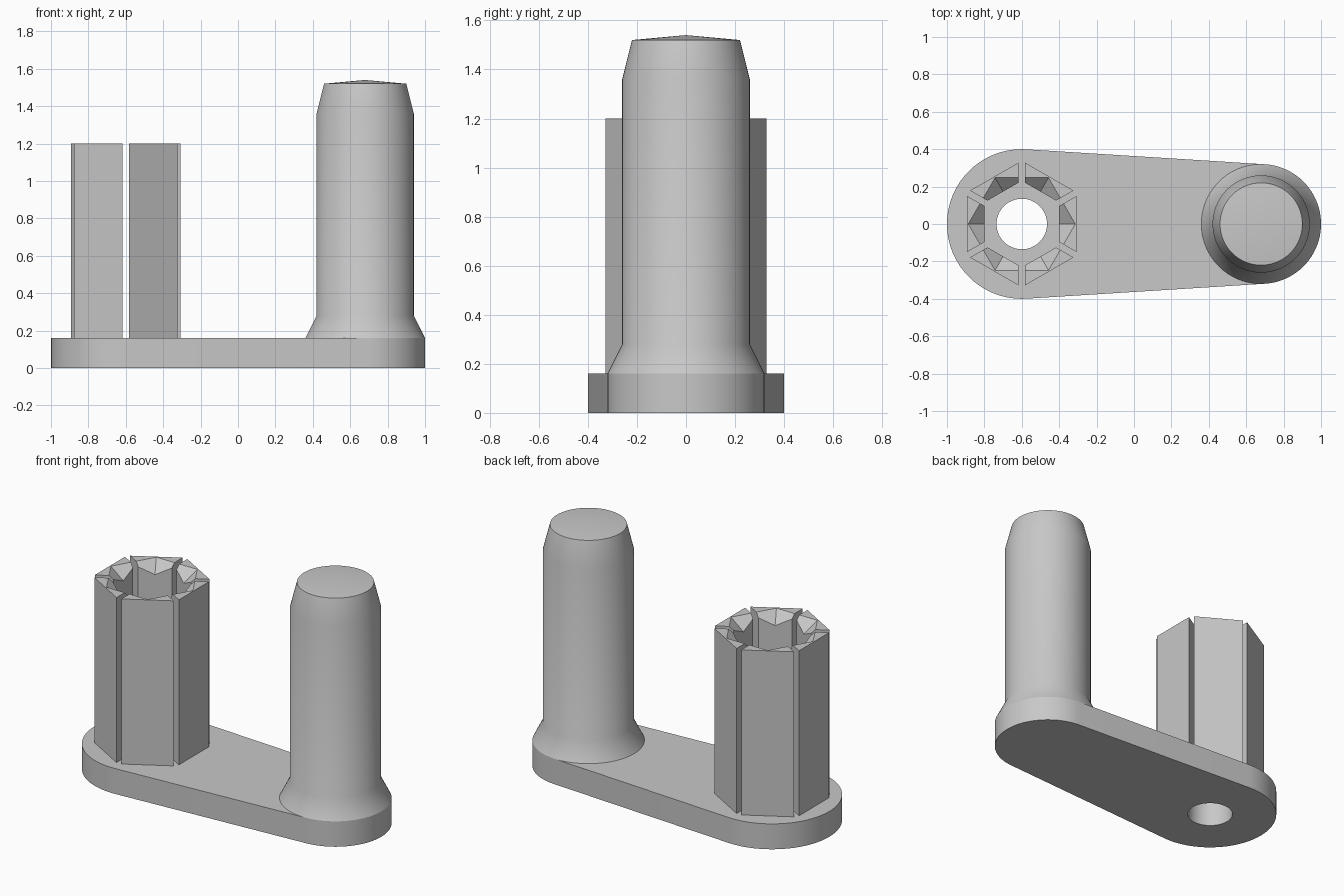
import bpy
import bmesh
from math import acos, cos, sin, tan, pi, radians
from mathutils import Vector

cube = bpy.data.objects.get("Cube")
if cube:
    bpy.data.objects.remove(cube, do_unlink=True)

grey = bpy.data.materials.new("light_grey")
grey.use_nodes = True
grey.diffuse_color = (0.58, 0.58, 0.58, 1)
grey.node_tree.nodes["Principled BSDF"].inputs["Base Color"].default_value = (0.58, 0.58, 0.58, 1)

PLATE_H = 0.16
SOCKET_X, POST_X = -0.6, 0.68
BIG_R, SMALL_R, HOLE_R = 0.4, 0.32, 0.135


def mesh_from(bm, name):
    bmesh.ops.recalc_face_normals(bm, faces=bm.faces)
    me = bpy.data.meshes.new(name)
    bm.to_mesh(me)
    bm.free()
    me.materials.append(grey)
    return me


def add(me, name, loc=(0, 0, 0), smooth=False):
    ob = bpy.data.objects.new(name, me)
    ob.location = loc
    bpy.context.collection.objects.link(ob)
    if smooth:
        bpy.ops.object.select_all(action='DESELECT')
        ob.select_set(True)
        bpy.context.view_layer.objects.active = ob
        bpy.ops.object.shade_smooth_by_angle(angle=radians(30))
    return ob


def arc(cx, r, a0, a1, n):
    return [(cx + r * cos(a0 + (a1 - a0) * i / n),
             r * sin(a0 + (a1 - a0) * i / n), 0) for i in range(n + 1)]


def loop(bm, pts):
    vs = [bm.verts.new(p) for p in pts]
    return [bm.edges.new((vs[i - 1], v)) for i, v in enumerate(vs)]


# Tapered arm plate with a round through hole
bm = bmesh.new()
a = acos((BIG_R - SMALL_R) / (POST_X - SOCKET_X))
edges = loop(bm, arc(SOCKET_X, BIG_R, a, 2 * pi - a, 48) + arc(POST_X, SMALL_R, -a, a, 48))
edges += loop(bm, arc(SOCKET_X, HOLE_R, 0, 2 * pi, 64)[:-1])
bmesh.ops.triangle_fill(bm, edges=edges, use_beauty=True, normal=(0, 0, 1))
bmesh.ops.dissolve_limit(bm, angle_limit=0.01, verts=[], edges=bm.edges[:])
ext = bmesh.ops.extrude_face_region(bm, geom=bm.faces[:], use_keep_orig=True)
top = [g for g in ext["geom"] if isinstance(g, bmesh.types.BMVert)]
bmesh.ops.translate(bm, verts=top, vec=(0, 0, PLATE_H))
add(mesh_from(bm, "arm_plate"), "arm_plate", smooth=True)

# Round post with flared foot, tapered tip and shallow cone cap
bm = bmesh.new()
profile = [(SMALL_R, PLATE_H), (0.26, 0.28), (0.26, 1.36), (0.22, 1.52), (0, 1.54)]
vs = [bm.verts.new((r, 0, z)) for r, z in profile]
es = [bm.edges.new(p) for p in zip(vs, vs[1:])]
bmesh.ops.spin(bm, geom=vs + es, cent=(0, 0, 0), axis=(0, 0, 1), angle=2 * pi, steps=96)
bmesh.ops.remove_doubles(bm, verts=bm.verts[:], dist=0.0005)
add(mesh_from(bm, "round_post"), "round_post", (POST_X, 0, 0), smooth=True)

# Half of one hexagon socket wall, its top inner edge cut by a sloping plane
OUTER, INNER, RIM, TOP, DROP, SLOT = 0.293, 0.2, 0.286, 1.2, 0.07, 0.0165
bm = bmesh.new()
t = tan(pi / 6)
slot_y = lambda x: x * t - SLOT / cos(pi / 6)
vs = [bm.verts.new((x, y, PLATE_H)) for x, y in
      [(INNER, 0), (OUTER, 0), (OUTER, slot_y(OUTER)), (INNER, slot_y(INNER))]]
face = bm.faces.new(vs)
ext = bmesh.ops.extrude_face_region(bm, geom=[face], use_keep_orig=True)
top = [g for g in ext["geom"] if isinstance(g, bmesh.types.BMVert)]
bmesh.ops.translate(bm, verts=top, vec=(0, 0, TOP - PLATE_H))
width = (RIM - INNER) * cos(pi / 6)
normal = Vector((-DROP * cos(pi / 6), -DROP * sin(pi / 6), width))
cut = bmesh.ops.bisect_plane(bm, geom=bm.verts[:] + bm.edges[:] + bm.faces[:],
                             plane_co=(RIM, 0, TOP), plane_no=normal, clear_outer=True)
rim = [g for g in cut["geom_cut"] if isinstance(g, bmesh.types.BMEdge)]
bmesh.ops.contextual_create(bm, geom=rim)
bmesh.ops.recalc_face_normals(bm, faces=bm.faces)
middle = [f for f in bm.faces if all(abs(v.co.y) < 1e-5 for v in f.verts)]
bmesh.ops.delete(bm, geom=middle, context='FACES_ONLY')
me = bpy.data.meshes.new("socket_wall")
bm.to_mesh(me)
bm.free()
me.materials.append(grey)

# Six mirrored walls around the hole, with slots at the corners
for i in range(6):
    wall = add(me, f"socket_wall_{i + 1}", (SOCKET_X, 0, 0))
    wall.rotation_euler.z = i * pi / 3
    mod = wall.modifiers.new("mirror", 'MIRROR')
    mod.use_axis = (False, True, False)
